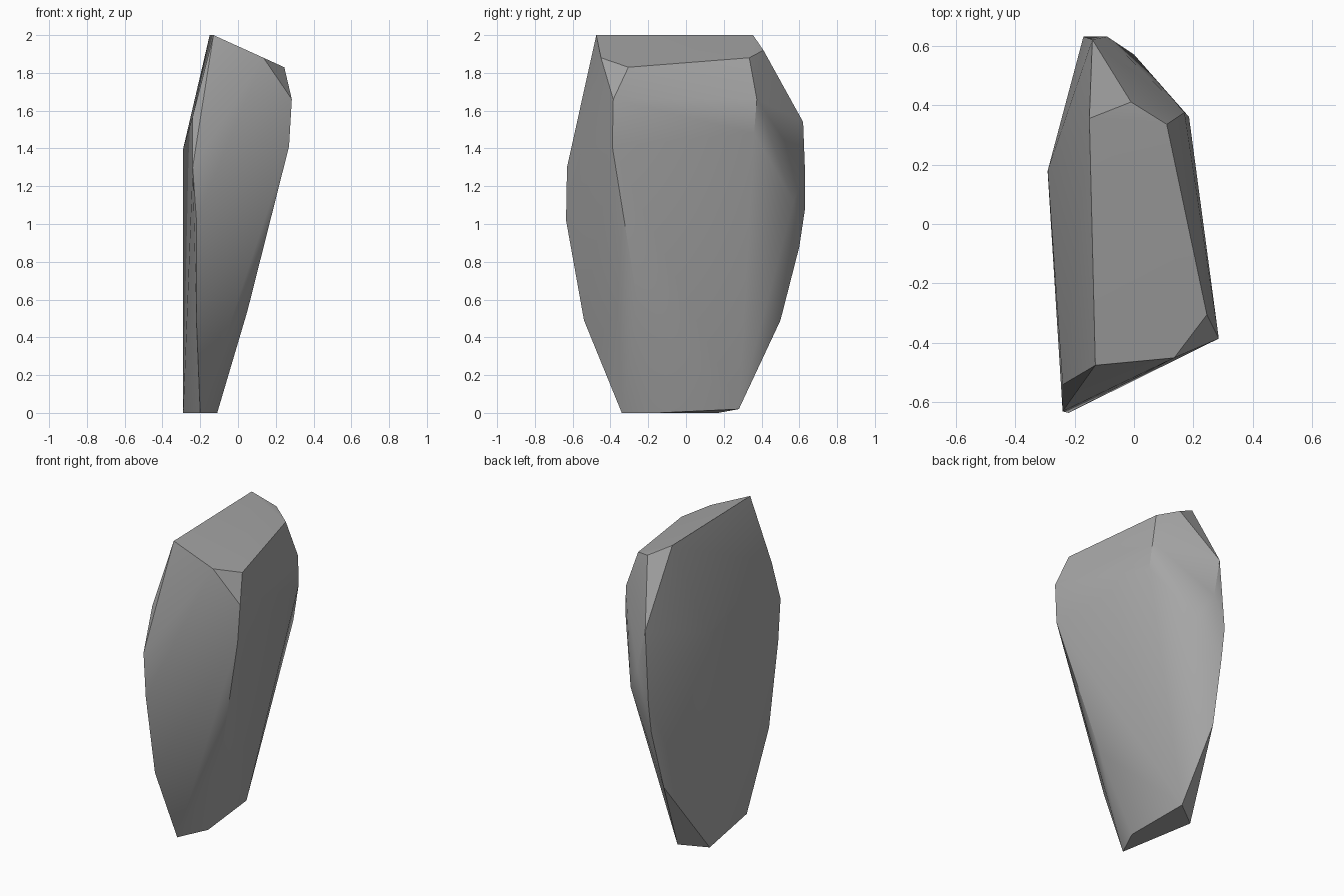
import bpy
import bmesh
import math

# Remove only the default object
default_cube = bpy.data.objects.get("Cube")
if default_cube:
    bpy.data.objects.remove(default_cube, do_unlink=True)


def make_material(name, color):
    """Flat single-colour material for viewport and render."""
    material = bpy.data.materials.new(name)
    material.use_nodes = True
    material.diffuse_color = color
    shader = material.node_tree.nodes["Principled BSDF"]
    shader.inputs["Base Color"].default_value = color
    shader.inputs["Roughness"].default_value = 0.9
    return material


def make_hull(name, ridges, material):
    """Wrap a convex chiselled skin around the given ridge lines."""
    mesh = bpy.data.meshes.new(name)
    bm = bmesh.new()
    for ridge in ridges.values():
        for point in ridge:
            bm.verts.new(point)
    result = bmesh.ops.convex_hull(bm, input=bm.verts[:])
    unused = {v for v in result["geom_interior"] + result["geom_unused"]
              if isinstance(v, bmesh.types.BMVert) and not v.link_faces}
    bmesh.ops.delete(bm, geom=list(unused), context='VERTS')
    bmesh.ops.recalc_face_normals(bm, faces=bm.faces[:])
    bm.to_mesh(mesh)
    bm.free()
    mesh.materials.append(material)
    obj = bpy.data.objects.new(name, mesh)
    bpy.context.collection.objects.link(obj)
    return obj


# Ridge lines of the boulder, each running along one worn edge
ridges = {
    "crown": [(-.13, -.475, 2), (-.15, .355, 2), (-.01, .41, 1.92),
              (.11, .335, 1.88), (.245, -.305, 1.83), (.135, -.45, 1.88)],
    "front_ridge": [(-.24, -.54, 1.57), (-.24, -.63, 1.3),
                    (-.22, -.635, 1.02), (-.22, -.54, .49)],
    "left_front_ridge": [(.285, -.385, 1.66), (.27, -.39, 1.41),
                         (.05, -.25, .54)],
    "left_back_ridge": [(.17, .375, 1.66), (.185, .36, 1.48),
                        (0, .57, 1.12)],
    "back_ridge": [(-.14, .62, 1.54), (-.09, .63, 1.28), (-.17, .63, 1.08),
                   (-.17, .6, .88), (-.19, .5, .49)],
    "right_bulge": [(-.29, .18, 1.4)],
    "foot": [(-.2, -.34, 0), (-.11, -.15, 0),
             (-.135, .28, .02), (-.29, .17, 0)],
}

stone_grey = make_material("stone_grey", (.38, .38, .38, 1))
boulder = make_hull("boulder", ridges, stone_grey)

# Soft shading over the worn faces, crisp on the chipped edges
bpy.context.view_layer.objects.active = boulder
boulder.select_set(True)
bpy.ops.object.shade_smooth_by_angle(angle=math.radians(30))
